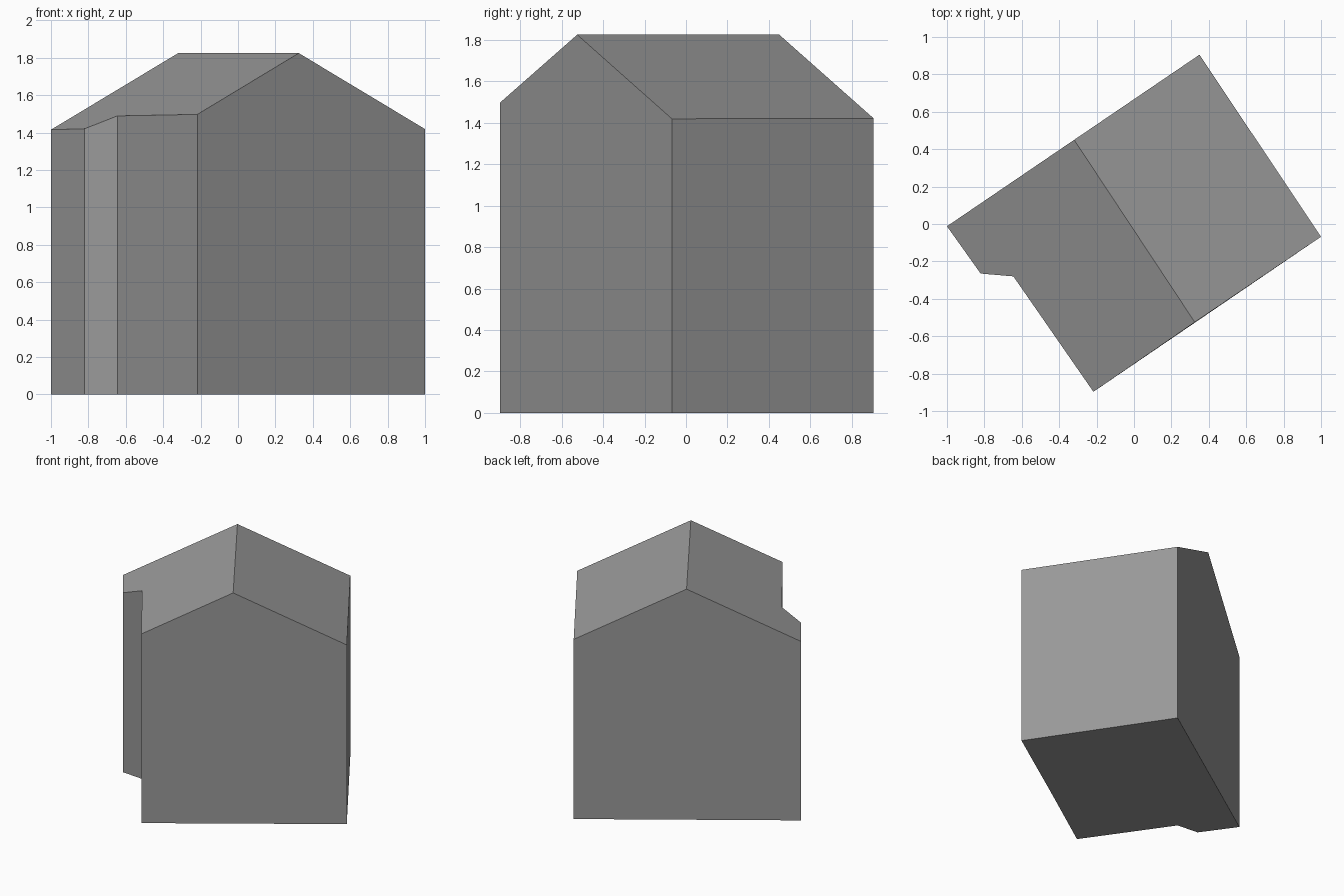
import bpy, bmesh
from mathutils import Vector

cube = bpy.data.objects.get("Cube")
if cube:
    bpy.data.objects.remove(cube, do_unlink=True)

# Plain grey for the whole building
grey = bpy.data.materials.new("plain grey")
grey.use_nodes = True
colour = (0.319, 0.319, 0.319, 1)
grey.diffuse_color = colour
grey.node_tree.nodes["Principled BSDF"].inputs["Base Color"].default_value = colour

# Footprint, counter-clockwise, including both ends of the ridge
ridge_front, ridge_back = (0.325, -0.525), (-0.32, 0.45)
footprint = [(-1, -0.012), (-0.82, -0.265), (-0.645, -0.28), (-0.217, -0.897),
             ridge_front, (1, -0.068), (0.35, 0.905), ridge_back]
RIDGE_Z, SLOPE = 1.825, 0.498

start = Vector(ridge_front)
along = (Vector(ridge_back) - start).normalized()


def roof_height(point):
    """Height of the gable roof, falling away from the ridge line."""
    return RIDGE_Z - SLOPE * abs(along.cross(Vector(point) - start))


bm = bmesh.new()
base = [bm.verts.new((x, y, 0)) for x, y in footprint]
eaves = [bm.verts.new((x, y, roof_height((x, y)))) for x, y in footprint]
count = len(footprint)
front, back = footprint.index(ridge_front), footprint.index(ridge_back)

# Floor
bm.faces.new(base[::-1])

# Walls, each gable being one face on both sides of the ridge end
for i in range(count):
    if i in (front, back):
        continue
    j = (i + 1) % count
    if j in (front, back):
        k = (j + 1) % count
        bm.faces.new((base[i], base[j], base[k], eaves[k], eaves[j], eaves[i]))
    else:
        bm.faces.new((base[i], base[j], eaves[j], eaves[i]))

# Two roof slopes
bm.faces.new(eaves[:front + 1] + [eaves[back]])
bm.faces.new(eaves[front:back + 1])

bmesh.ops.recalc_face_normals(bm, faces=bm.faces)
mesh = bpy.data.meshes.new("gabled_building")
bm.to_mesh(mesh)
bm.free()
mesh.materials.append(grey)
building = bpy.data.objects.new("gabled_building", mesh)
bpy.context.collection.objects.link(building)
